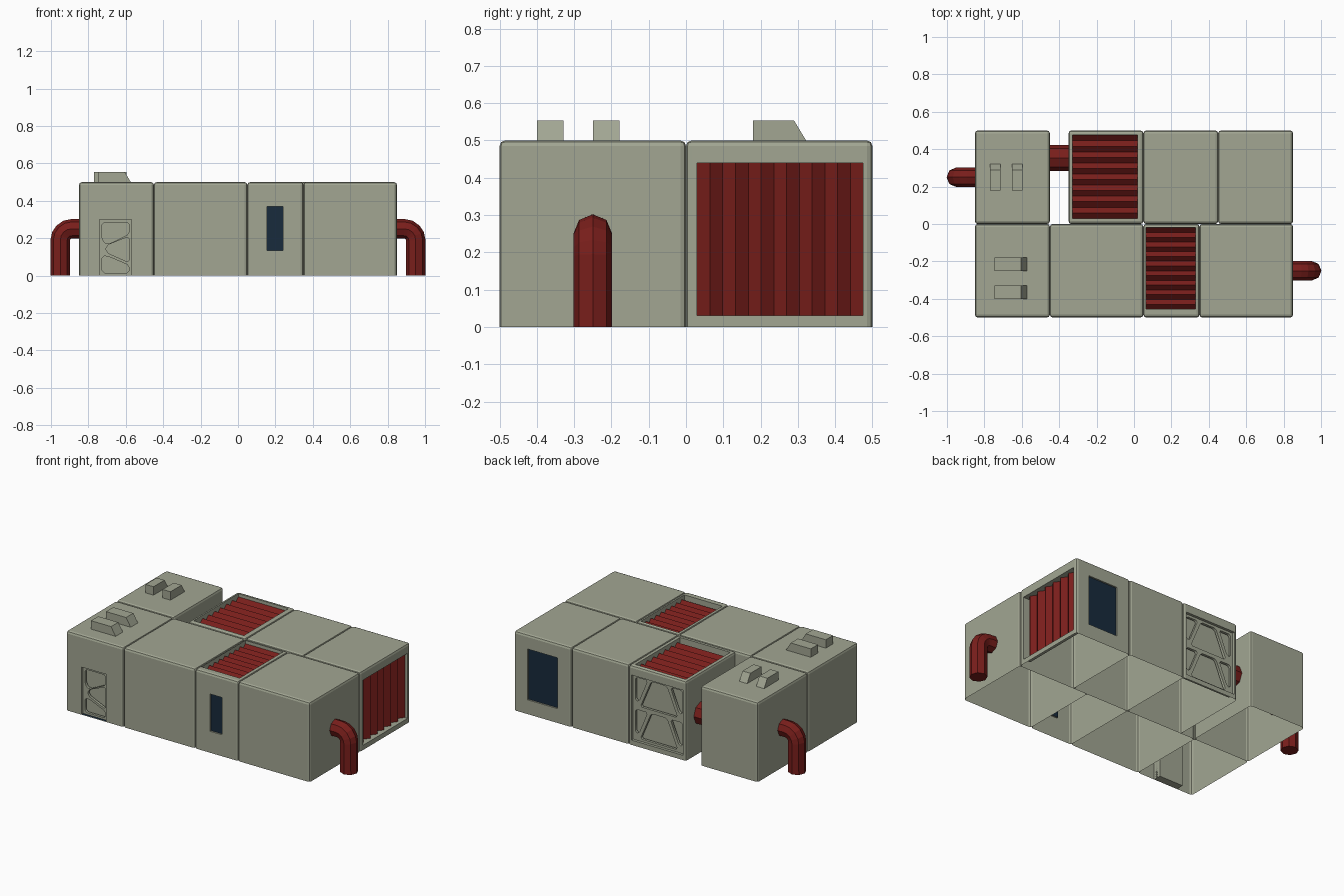
import bpy, bmesh, math
from mathutils import Vector

if "Cube" in bpy.data.objects:
    bpy.data.objects.remove(bpy.data.objects["Cube"])


def material(name, rgb):
    m = bpy.data.materials.new(name)
    m.diffuse_color = (*rgb, 1)
    m.use_nodes = True
    m.node_tree.nodes["Principled BSDF"].inputs["Base Color"].default_value = m.diffuse_color
    return m


SHELL = material("shell_paint", (0.36, 0.38, 0.29))
RED = material("red_metal", (0.19, 0.013, 0.011))
GLASS = material("dark_glass", (0.009, 0.024, 0.045))


def finish(name, bm, *mats):
    me = bpy.data.meshes.new(name)
    bm.to_mesh(me)
    bm.free()
    for m in mats:
        me.materials.append(m)
    ob = bpy.data.objects.new(name, me)
    bpy.context.collection.objects.link(ob)
    return ob


def recess(bm, normal, lo, hi, depth, kind):
    """Cut a rectangular recess (lo/hi on the two other axes) into the main face facing normal."""
    n = Vector(normal)
    face = max((f for f in bm.faces if f.normal.dot(n) > 0.99), key=lambda f: f.calc_area())
    axes = [i for i in range(3) if abs(n[i]) < 0.5]
    mid = face.calc_center_median()
    bmesh.ops.inset_individual(bm, faces=[face], thickness=0.01)
    for v in face.verts:
        for k, a in enumerate(axes):
            v.co[a] = lo[k] if v.co[a] < mid[a] else hi[k]
    bmesh.ops.inset_individual(bm, faces=[face], thickness=0)
    for v in face.verts:
        v.co -= n * depth
    if kind == "glass":
        face.material_index = 1
    if kind == "open":
        bmesh.ops.delete(bm, geom=[face], context='FACES_ONLY')
    flat = [f for f in bm.faces if f.calc_area() < 1e-7]
    bmesh.ops.delete(bm, geom=flat, context='FACES_ONLY')


def module(name, x0, x1, y0, y1, recesses=()):
    """Open-bottomed room shell with softened edges."""
    bm = bmesh.new()
    bmesh.ops.create_cube(bm, size=1)
    for v in bm.verts:
        v.co = ((x0 + x1) / 2 + v.co.x * (x1 - x0), (y0 + y1) / 2 + v.co.y * (y1 - y0), (v.co.z + 0.5) * 0.5)
    bm.normal_update()
    bmesh.ops.delete(bm, geom=[f for f in bm.faces if f.normal.z < -0.9], context='FACES_ONLY')
    edges = [e for e in bm.edges if max(v.co.z for v in e.verts) > 0.4]
    bmesh.ops.bevel(bm, geom=edges, offset=0.015, segments=2, profile=0.5, affect='EDGES')
    bm.normal_update()
    for r in recesses:
        recess(bm, *r)
        bm.normal_update()
    return finish(name, bm, SHELL, GLASS)


def louvre(name, y0, y1, folds, point_a, point_b):
    """Pleated red sheet, folded along y; point_a/b give both edge points for (y, high)."""
    bm = bmesh.new()
    rows = []
    for i in range(2 * folds):
        y = y0 + (y1 - y0) * i / (2 * folds - 1)
        rows.append([bm.verts.new(p(y, i % 2)) for p in (point_a, point_b)])
    for (a, b), (c, d) in zip(rows, rows[1:]):
        bm.faces.new((a, b, d, c))
    bm.normal_update()
    return finish(name, bm, RED)


def pipe(name, points, radius):
    """Eight-sided pipe along a path."""
    cu = bpy.data.curves.new(name, 'CURVE')
    cu.dimensions = '3D'
    cu.bevel_depth, cu.bevel_resolution, cu.use_fill_caps = radius, 2, True
    sp = cu.splines.new('POLY')
    sp.points.add(len(points) - 1)
    for q, p in zip(sp.points, points):
        q.co = (*p, 1)
    sp.use_smooth = False
    cu.materials.append(RED)
    ob = bpy.data.objects.new(name, cu)
    bpy.context.collection.objects.link(ob)


def clipped(pts, r):
    out = []
    for i, p in enumerate(pts):
        p = Vector(p)
        for q in (pts[i - 1], pts[(i + 1) % len(pts)]):
            out.append(p + (Vector(q) - p).normalized() * r)
    return out


def truss(name, rect, holes, y, half):
    """Upright plate in the xz plane with clipped-corner openings."""
    cu = bpy.data.curves.new(name, 'CURVE')
    cu.dimensions, cu.fill_mode, cu.extrude = '2D', 'BOTH', half
    x0, x1, z0, z1 = rect
    loops = [[(x0, z0), (x1, z0), (x1, z1), (x0, z1)]] + [clipped(h, 0.012) for h in holes]
    for lp in loops:
        sp = cu.splines.new('POLY')
        sp.points.add(len(lp) - 1)
        for q, p in zip(sp.points, lp):
            q.co = (p[0], p[1], 0, 1)
        sp.use_cyclic_u = True
    cu.materials.append(SHELL)
    ob = bpy.data.objects.new(name, cu)
    ob.location.y = y
    ob.rotation_euler.x = math.pi / 2
    bpy.context.collection.objects.link(ob)


def roof_block(name, base, length, width, along):
    """Wedge-ended roof block; along is 'x' or 'y'."""
    bm = bmesh.new()
    profile = [(0, 0.495), (length, 0.495), (length - 0.035, 0.553), (0, 0.553)]
    def place(t, s, z):
        return (base[0] + t, base[1] + s, z) if along == 'x' else (base[0] + s, base[1] + t, z)
    sides = [[bm.verts.new(place(t, s, z)) for t, z in profile] for s in (0, width)]
    bm.faces.new(sides[0])
    bm.faces.new(sides[1])
    for i in range(4):
        j = (i + 1) % 4
        bm.faces.new((sides[0][i], sides[0][j], sides[1][j], sides[1][i]))
    bmesh.ops.recalc_face_normals(bm, faces=bm.faces)
    finish(name, bm, SHELL)


UP, FRONT, BACK, RIGHT = (0, 0, 1), (0, -1, 0), (0, 1, 0), (1, 0, 0)

# Front row of rooms
module("entry_room", -0.85, -0.45, -0.5, 0, [(FRONT, (-0.74, 0), (-0.57, 0.3), 0.05, "solid")])
module("front_long_room", -0.45, 0.05, -0.5, 0)
module("front_vent_room", 0.05, 0.35, -0.5, 0, [
    (UP, (0.065, -0.455), (0.33, -0.02), 0.05, "open"),
    (FRONT, (0.155, 0.135), (0.24, 0.37), 0.01, "glass")])
module("front_end_room", 0.35, 0.85, -0.5, 0)

# Back row of rooms
module("back_corner_room", -0.85, -0.45, 0, 0.5)
module("back_vent_room", -0.35, 0.05, 0, 0.5, [
    (UP, (-0.33, 0.03), (0.02, 0.475), 0.05, "open"),
    (BACK, (-0.33, 0.03), (0.03, 0.44), 0.05, "solid")])
module("back_middle_room", 0.05, 0.45, 0, 0.5)
module("back_end_room", 0.45, 0.85, 0, 0.5, [
    (RIGHT, (0.03, 0.03), (0.475, 0.44), 0.05, "open"),
    (BACK, (0.545, 0.09), (0.755, 0.41), 0.01, "glass")])

# Pleated red vents
for nm, x0, x1, y0, y1, n in (("front_roof_louvre", 0.065, 0.33, -0.455, -0.02, 9),
                              ("back_roof_louvre", -0.33, 0.02, 0.03, 0.475, 8)):
    louvre(nm, y0, y1, n,
           lambda y, h, x=x0: (x, y, 0.455 + 0.025 * h),
           lambda y, h, x=x1: (x, y, 0.455 + 0.025 * h))
louvre("side_louvre", 0.03, 0.475, 7,
       lambda y, h: (0.805 + 0.025 * h, y, 0.03),
       lambda y, h: (0.805 + 0.025 * h, y, 0.44))

# Front door lattice and dark sill
truss("door_lattice", (-0.74, -0.57, 0, 0.3), [
    [(-0.726, 0.285), (-0.582, 0.285), (-0.582, 0.222), (-0.7, 0.165), (-0.726, 0.19)],
    [(-0.705, 0.16), (-0.705, 0.125), (-0.582, 0.07), (-0.582, 0.21)],
    [(-0.726, 0.105), (-0.7, 0.105), (-0.582, 0.055), (-0.582, 0.015), (-0.726, 0.015)]], -0.478, 0.008)
bm = bmesh.new()
bm.faces.new([bm.verts.new((x, y, 0.003)) for x, y in
              ((-0.74, -0.499), (-0.57, -0.499), (-0.57, -0.45), (-0.74, -0.45))])
finish("door_sill", bm, GLASS)

# Back lattice: two stacked bays of slanted bars
bays = []
for z in (0.045, 0.247):
    t = z + 0.178
    bays.append([(-0.28, z), (-0.02, z), (-0.095, t), (-0.205, t)])
    for s in (-1, 1):
        bays.append([(-0.15 + s * a, b) for a, b in ((0.165, z + 0.03), (0.165, t), (0.08, t), (0.14, z + 0.03))])
truss("back_lattice", (-0.33, 0.03, 0.03, 0.44), bays, 0.475, 0.008)

# Pipes
for s, y, nm in ((1, -0.25, "right_elbow_pipe"), (-1, 0.25, "left_elbow_pipe")):
    path = [(s * 0.84, y, 0.25)]
    for i in range(5):
        a = math.pi / 2 * (1 - i / 4)
        path.append((s * (0.89 + 0.06 * math.cos(a)), y, 0.19 + 0.06 * math.sin(a)))
    pipe(nm, path + [(s * 0.95, y, 0)], 0.052)
pipe("link_pipe", [(-0.46, 0.353, 0.25), (-0.34, 0.353, 0.25)], 0.07)

# Roof blocks
for i, y in enumerate((-0.4, -0.25)):
    roof_block(f"front_roof_block_{i + 1}", (-0.745, y), 0.175, 0.072, 'x')
for i, x in enumerate((-0.77, -0.652)):
    roof_block(f"back_roof_block_{i + 1}", (x, 0.18), 0.145, 0.055, 'y')
